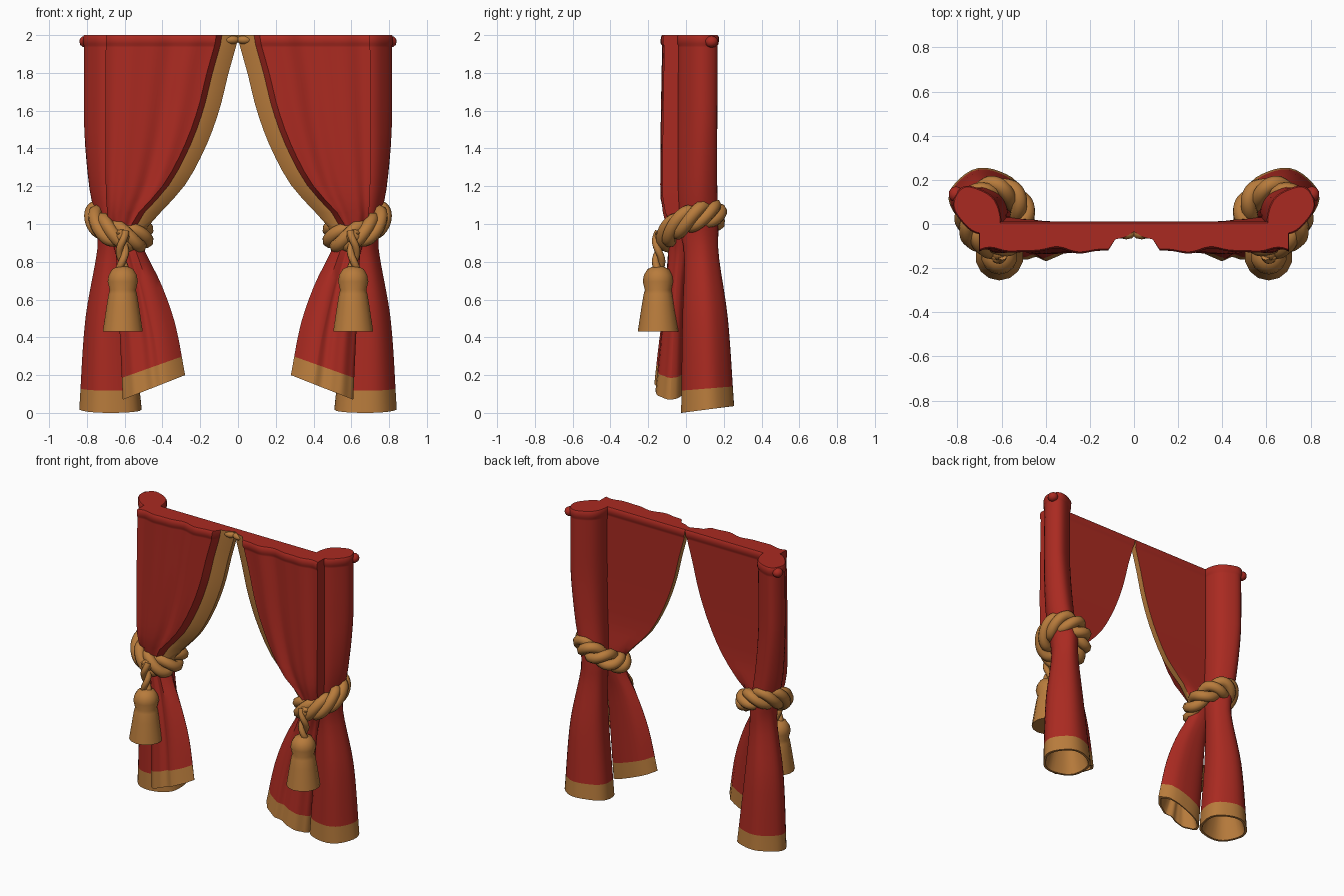
import bpy, bmesh, math
from mathutils import Vector

if "Cube" in bpy.data.objects:
    bpy.data.objects.remove(bpy.data.objects["Cube"], do_unlink=True)


def make_material(name, rgb):
    m = bpy.data.materials.new(name)
    m.use_nodes = True
    m.diffuse_color = (*rgb, 1)
    m.node_tree.nodes["Principled BSDF"].inputs["Base Color"].default_value = (*rgb, 1)
    return m


RED = make_material("red cloth", (0.4, 0.023, 0.015))
GOLD = make_material("gold trim", (0.48, 0.2, 0.045))


def clamp(v):
    return max(0.0, min(1.0, v))


def spline(keys, z):
    """Smooth value at height z from (height, value) keys in falling order."""
    i = 0
    while i < len(keys) - 2 and z < keys[i + 1][0]:
        i += 1
    (z0, a), (z1, b) = keys[i], keys[i + 1]
    slope = lambda k: ((keys[min(k + 1, len(keys) - 1)][1] - keys[max(k - 1, 0)][1])
                       / (keys[min(k + 1, len(keys) - 1)][0] - keys[max(k - 1, 0)][0]))
    h = z1 - z0
    t = clamp((z - z0) / h)
    return (a * (1 + 2 * t) * (1 - t) ** 2 + slope(i) * h * t * (1 - t) ** 2
            + b * t * t * (3 - 2 * t) + slope(i + 1) * h * t * t * (t - 1))


def finish(name, bm, mats):
    me = bpy.data.meshes.new(name)
    bm.to_mesh(me)
    bm.free()
    for m in mats:
        me.materials.append(m)
    ob = bpy.data.objects.new(name, me)
    bpy.context.collection.objects.link(ob)
    bpy.ops.object.select_all(action="DESELECT")
    ob.select_set(True)
    bpy.context.view_layer.objects.active = ob
    bpy.ops.object.shade_smooth_by_angle(angle=math.radians(40))


def loft(name, rings, side, mats, gold_rule):
    """Skin closed rings from top to bottom; gold_rule(row, column) picks trim faces."""
    bm = bmesh.new()
    rows = [[bm.verts.new((p[0] * side, p[1], p[2])) for p in ring] for ring in rings]
    n = len(rows[0])
    for r in range(len(rows) - 1):
        for c in range(n):
            d = (c + 1) % n
            f = bm.faces.new((rows[r][c], rows[r][d], rows[r + 1][d], rows[r + 1][c]))
            f.material_index = int(gold_rule(r, c))
    bm.faces.new(rows[0])
    bm.faces.new(rows[-1])
    bmesh.ops.recalc_face_normals(bm, faces=bm.faces)
    finish(name, bm, mats)


def hollow(rings, depth):
    """Turn the open bottom inwards so that the cloth has a thick hem."""
    last = [Vector(p) for p in rings[-1]]
    mid = sum(last, Vector()) / len(last)
    rings.append([mid + (p - mid) * 0.9 for p in last])
    rings.append([mid + (p - mid) * 0.62 + Vector((0, 0, depth)) for p in last])


def heights(bottom, hem):
    body = [1.935 - i * (1.935 - hem) / 24 for i in range(25)]
    return [2.0, 1.99, 1.955, 1.945] + body + [(hem + bottom) / 2, bottom]


# Front panel outline: inner edge, outer edge, front and back depth by height
INNER = [(2, 0), (1.95, 0.008), (1.8, 0.05), (1.6, 0.1), (1.4, 0.175), (1.2, 0.285),
         (1.05, 0.42), (0.95, 0.5), (0.87, 0.5), (0.65, 0.41), (0.4, 0.335), (0.07, 0.28)]
OUTER = [(2, 0.7), (1.2, 0.7), (0.95, 0.68), (0.87, 0.65), (0.5, 0.63), (0.07, 0.61)]
FRONT = [(2, -0.115), (1.2, -0.125), (1.05, -0.115), (0.92, -0.09), (0.5, -0.12), (0.07, -0.16)]
BACK = [(2, 0.005), (1.2, 0.005), (0.95, 0.03), (0.7, 0.0), (0.07, -0.01)]
COLS = 26


def panel_ring(z):
    xi, xo, yf, yb = (spline(k, z) for k in (INNER, OUTER, FRONT, BACK))
    flare = 0.007 if 1.95 < z < 2 else 0
    width = xo - xi
    trim = min(0.085, width * 0.3) / width
    us = [0, trim * 0.5, trim, trim + 0.03 / width]
    us += [us[3] + (1 - us[3]) * (i + 1) / COLS for i in range(COLS)]
    low = clamp((1.08 - z) / 0.2)
    drop = clamp((0.9 - z) / 0.82) * 0.13
    mid, half = (yf + yb) / 2, (yb - yf) / 2
    front, back = [], []
    for i, u in enumerate(us):
        oval = max(0.0, 1 - abs(2 * u - 1) ** 2.5) ** 0.5
        fold = (math.sin(u * 15) + 0.5 * math.sin(u * 27 + 1)) * 0.009 * min(1, oval * 1.5)
        flat = yb - (0.04, 0.065, 0.075)[i] if i < 3 else yf + fold - flare
        y = flat * (1 - low) + (mid - half * oval + fold * 0.8) * low
        x, zz = xi + width * u, z + drop * (1 - u)
        front.append((x, y, zz))
        back.append((x, (yb + flare) * (1 - low) + (mid + half * oval + 0.002) * low, zz))
    return front + back[::-1]


# Outer roll: centre and half sizes by height
ROLL_X = [(2, 0.71), (1.5, 0.71), (1.2, 0.69), (0.95, 0.655), (0.85, 0.66), (0.5, 0.68), (0.02, 0.672)]
ROLL_Y = [(2, 0.062), (1.2, 0.06), (0.95, 0.07), (0.85, 0.08), (0.5, 0.1), (0.02, 0.113)]
ROLL_RX = [(2, 0.098), (1.2, 0.095), (0.95, 0.085), (0.85, 0.085), (0.5, 0.125), (0.02, 0.165)]
ROLL_RY = [(2, 0.104), (1.2, 0.104), (0.95, 0.1), (0.85, 0.09), (0.5, 0.12), (0.02, 0.14)]


def roll_ring(z):
    cx, cy, rx, ry = (spline(k, z) for k in (ROLL_X, ROLL_Y, ROLL_RX, ROLL_RY))
    flare = 0.006 if 1.95 < z < 2 else 0
    lean = 0.035 * clamp((z - 0.95) / 0.6)
    ring = []
    for i in range(32):
        a = math.tau * i / 32
        fold = 1 + 0.025 * math.sin(5 * a + 1)
        x = cx + (rx + flare) * fold * math.cos(a) + lean * math.sin(a)
        tilt = (0.018 * math.sin(a) - 0.002) * clamp((0.3 - z) / 0.28)
        ring.append((x, cy + (ry + flare) * fold * math.sin(a), z + tilt))
    return ring


def tube(name, points, radius, side, closed=False):
    cu = bpy.data.curves.new(name, "CURVE")
    cu.dimensions = "3D"
    cu.bevel_depth = radius
    cu.bevel_resolution = 2
    cu.use_fill_caps = True
    sp = cu.splines.new("POLY")
    sp.points.add(len(points) - 1)
    for p, co in zip(sp.points, points):
        p.co = (co[0] * side, co[1], co[2], 1)
    sp.use_cyclic_u = closed
    sp.use_smooth = True
    cu.materials.append(GOLD)
    ob = bpy.data.objects.new(name, cu)
    bpy.context.collection.objects.link(ob)


def tie_strand(phase):
    """One strand of the loosely twisted rope around the gathered cloth."""
    pts = []
    for i in range(96):
        a = math.tau * i / 96
        t = 3 * a + phase
        out = 0.026 * math.cos(t)
        dx, dy = (0.125 + out) * math.cos(a), (0.128 + out) * math.sin(a)
        pts.append((0.628 + dx, 0.03 + dy, 0.99 + 0.33 * dx + 0.4 * dy + 0.042 * math.sin(t)))
    return pts


def cord_strand(phase):
    return [(0.612 + 0.016 * math.cos(i * 0.3 + phase),
             -0.145 + 0.016 * math.sin(i * 0.3 + phase),
             0.96 - i * 0.01) for i in range(22)]


# Tassel profile: radius and height
TASSEL = [(0.025, 0.775), (0.055, 0.762), (0.074, 0.73), (0.08, 0.695), (0.069, 0.65),
          (0.075, 0.63), (0.085, 0.57), (0.097, 0.49), (0.106, 0.43)]


def tassel_ring(radius, z):
    ring = []
    for i in range(28):
        a, r = math.tau * i / 28, radius * (1 + 0.025 * (i % 2))
        ring.append((0.61 + r * math.cos(a), -0.147 + r * math.sin(a), z))
    return ring


def ball(name, centre, size, mat, side):
    bm = bmesh.new()
    bmesh.ops.create_icosphere(bm, subdivisions=2, radius=1)
    for v in bm.verts:
        v.co = [(c + k * s) for c, k, s in zip(centre, v.co, size)]
        v.co.x *= side
    if side < 0:
        bmesh.ops.reverse_faces(bm, faces=bm.faces)
    finish(name, bm, [mat])


for side, label in ((1, "left"), (-1, "right")):
    # Cloth
    rings = [panel_ring(z) for z in heights(0.07, 0.185)]
    rows, count = len(rings), len(rings[0])
    hollow(rings, 0.14)
    loft(label + "_front_panel", rings, side, [RED, GOLD],
         lambda r, c: r >= rows - 3 or (rings[r][0][2] > 0.95 and (c < 2 or c == count - 1)))
    rolls = [roll_ring(z) for z in heights(0.02, 0.13)]
    hollow(rolls, 0.16)
    loft(label + "_outer_roll", rolls, side, [RED, GOLD], lambda r, c: r >= rows - 3)

    # Rope tie and tassel
    for k in range(3):
        tube(f"{label}_tie_strand_{k + 1}", tie_strand(math.tau * k / 3), 0.036, side, True)
    for k in range(2):
        tube(f"{label}_tassel_cord_{k + 1}", cord_strand(math.pi * k), 0.02, side)
    ball(label + "_tie_knot", (0.612, -0.13, 0.935), (0.042, 0.036, 0.04), GOLD, side)
    loft(label + "_tassel", [tassel_ring(r, z) for r, z in TASSEL], side, [GOLD], lambda r, c: False)

    # Gathered knobs on the top corners and the bow of trim at the centre
    ball(label + "_corner_knob", (0.807, 0.135, 1.965), (0.034, 0.036, 0.032), RED, side)
    ball(label + "_centre_gather", (0.035, -0.04, 1.975), (0.045, 0.03, 0.024), GOLD, side)
